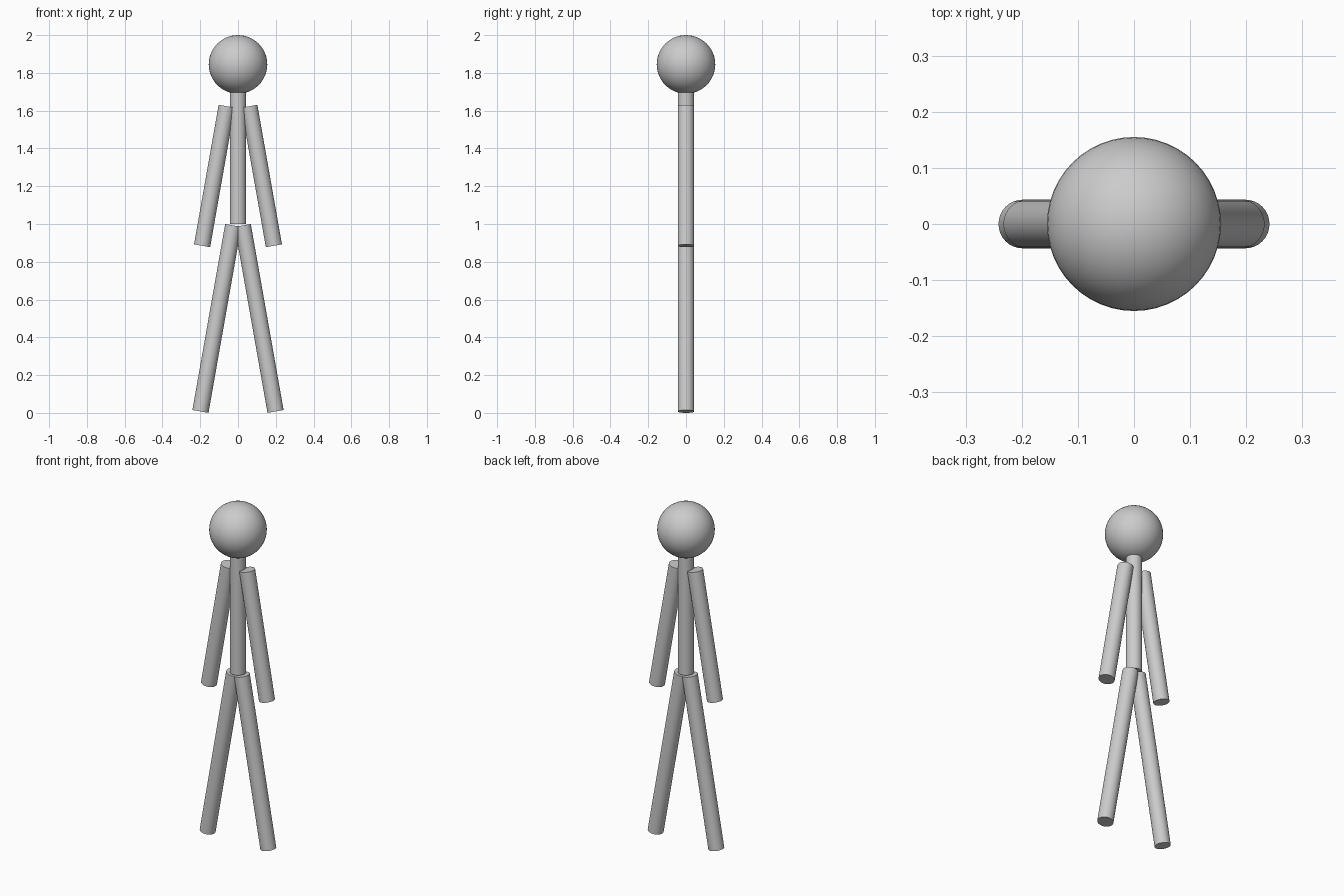
import bpy
from math import radians

if "Cube" in bpy.data.objects:
    bpy.data.objects.remove(bpy.data.objects["Cube"])

R = 0.0433      # shared radius of trunk and limbs
TILT = 10       # outward lean of limbs in degrees


def rod(name, x, z, length, tilt=0):
    bpy.ops.mesh.primitive_cylinder_add(
        vertices=32, radius=R, depth=length,
        location=(x, 0, z), rotation=(0, radians(tilt), 0))
    ob = bpy.context.object
    ob.name = name
    bpy.ops.object.shade_smooth_by_angle(angle=radians(40))


# Head
bpy.ops.mesh.primitive_uv_sphere_add(
    segments=48, ring_count=24, radius=0.155, location=(0, 0, 1.845))
bpy.context.object.name = "head"
bpy.ops.object.shade_smooth()

# Trunk, running up into the head
rod("trunk", 0, 1.375, 0.75)

# Arms and legs, mirrored and leaning outward towards the bottom
for side, s in (("left", 1), ("right", -1)):
    rod(side + "_arm", s * 0.125, 1.254, 0.75, -s * TILT)
    rod(side + "_leg", s * 0.112, 0.5, 1.0, -s * TILT)
